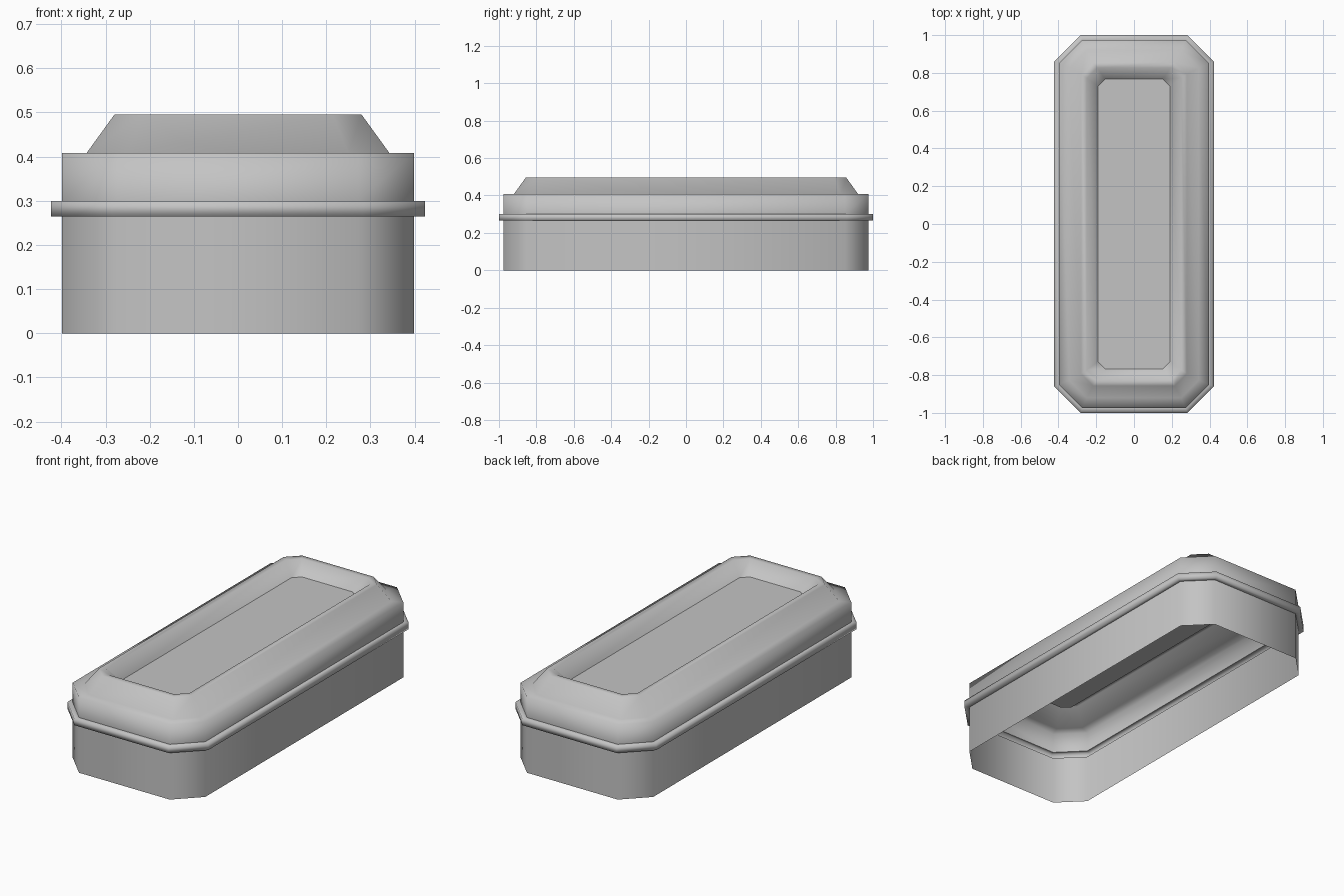
import bpy
import bmesh

cube = bpy.data.objects.get("Cube")
if cube:
    bpy.data.objects.remove(cube, do_unlink=True)

grey = bpy.data.materials.new("plain grey")
grey.use_nodes = True
colour = (0.55, 0.55, 0.55, 1)
grey.diffuse_color = colour
grey.node_tree.nodes["Principled BSDF"].inputs["Base Color"].default_value = colour

HALF_X, HALF_Y, CHAMFER = 0.423, 1.0, 0.14


def octagon(bm, inset, z, chamfer=None):
    """Ring of eight vertices: a rectangle with cut corners."""
    x, y = HALF_X - inset, HALF_Y - inset
    c = CHAMFER - 0.586 * inset if chamfer is None else chamfer
    quarter = [(x, y - c), (x - c, y)]
    points = quarter + [(-px, py) for px, py in reversed(quarter)]
    points += [(-px, -py) for px, py in points]
    return [bm.verts.new((px, py, z)) for px, py in points]


def loft(name, profile, cap=False):
    """Thin shell through octagonal rings, listed from the outside inwards."""
    bm = bmesh.new()
    rings = [octagon(bm, *step) for step in profile]
    for low, high in zip(rings, rings[1:]):
        for i in range(8):
            j = (i + 1) % 8
            bm.faces.new((low[i], low[j], high[j], high[i]))
    if cap:
        bm.faces.new(rings[-1])
    mesh = bpy.data.meshes.new(name)
    bm.to_mesh(mesh)
    bm.free()
    mesh.materials.append(grey)
    for face in mesh.polygons:
        face.use_smooth = True
    obj = bpy.data.objects.new(name, mesh)
    bpy.context.collection.objects.link(obj)
    return obj


# Open-bottomed lower wall
loft("lower_wall", [(0.025, 0), (0.025, 0.265)])

# Projecting band around the middle
loft("rim_band", [(0.025, 0.265), (0, 0.265), (0, 0.3), (0.025, 0.3)])

# Upper wall, narrow shelf, sloping shoulder, top lip and recess side
loft("lid", [(0.025, 0.3), (0.025, 0.408), (0.08, 0.408),
             (0.143, 0.495, 0.065), (0.173, 0.495, 0.055),
             (0.233, 0.43, 0.037)])

# Flat panel at the bottom of the recess
loft("recessed_panel", [(0.233, 0.43, 0.037)], cap=True)
